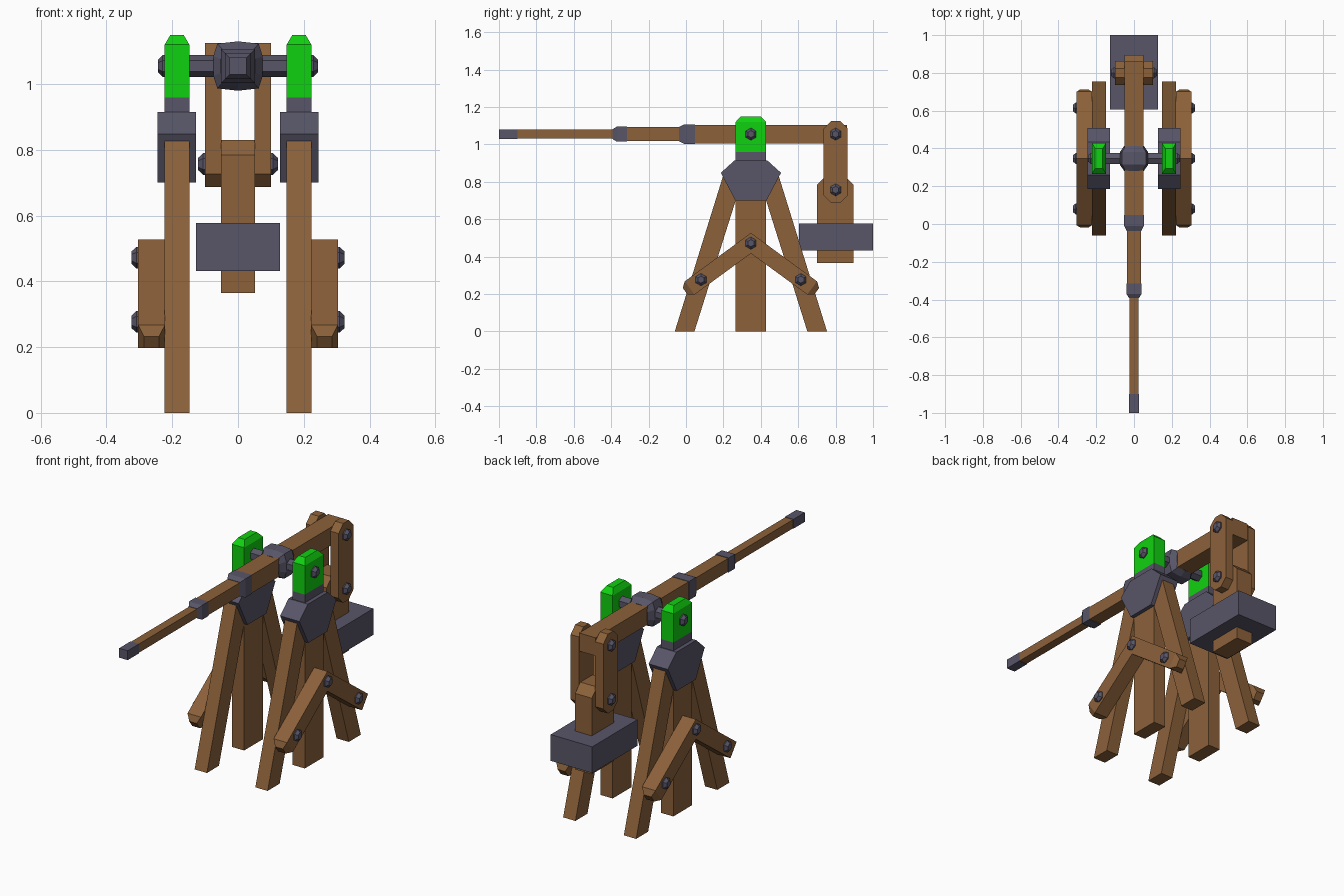
import bpy, bmesh
from math import sin, cos, tau
from mathutils import Vector

cube = bpy.data.objects.get("Cube")
if cube:
    bpy.data.objects.remove(cube, do_unlink=True)


def material(name, rgb):
    m = bpy.data.materials.new(name)
    m.use_nodes = True
    m.diffuse_color = (*rgb, 1)
    m.node_tree.nodes["Principled BSDF"].inputs["Base Color"].default_value = (*rgb, 1)
    return m


WOOD = material("brown wood", (0.26, 0.12, 0.042))
IRON = material("grey iron", (0.098, 0.093, 0.138))
GREEN = material("bright green", (0.005, 0.64, 0.005))

MID_Y, AXLE_Z, LINK_Y, LINK_Z = 0.347, 1.055, 0.8, 0.757


def loft(name, rings, mat):
    """Join equal-sized point rings into a capped solid."""
    bm = bmesh.new()
    loops = [[bm.verts.new(p) for p in ring] for ring in rings]
    n = len(loops[0])
    for a, b in zip(loops, loops[1:]):
        for i in range(n):
            j = (i + 1) % n
            bm.faces.new((a[i], a[j], b[j], b[i]))
    bm.faces.new(loops[0])
    bm.faces.new(loops[-1])
    bmesh.ops.recalc_face_normals(bm, faces=bm.faces)
    mesh = bpy.data.meshes.new(name)
    bm.to_mesh(mesh)
    bm.free()
    mesh.materials.append(mat)
    obj = bpy.data.objects.new(name, mesh)
    bpy.context.collection.objects.link(obj)
    return obj


def prism(name, profile, x0, x1, mat):
    """Extrude a (y, z) outline along x."""
    return loft(name, [[(x, y, z) for y, z in profile] for x in (x0, x1)], mat)


def rect(y0, y1, z0, z1):
    return [(y0, z0), (y1, z0), (y1, z1), (y0, z1)]


def hexagon(x, y, z, r):
    return [(x, y + r * sin(tau * i / 6), z + r * cos(tau * i / 6)) for i in range(6)]


def bolt(name, side, x, y, z):
    loft(name, [hexagon(side * (x - 0.01), y, z, 0.033),
                hexagon(side * (x + 0.006), y, z, 0.033),
                hexagon(side * (x + 0.021), y, z, 0.019)], IRON)


def arm_part(name, sections, mat):
    """Square bar along y from (y, half width) sections."""
    corners = ((-1, -1), (1, -1), (1, 1), (-1, 1))
    loft(name, [[(a * h, y, AXLE_Z + b * h) for a, b in corners] for y, h in sections], mat)


# Throwing arm with iron collars
arm_part("arm_tip", [(-1, 0.026), (-0.9, 0.026)], IRON)
arm_part("arm_thin", [(-0.9, 0.024), (-0.35, 0.024)], WOOD)
arm_part("arm_front_collar", [(-0.393, 0.026), (-0.37, 0.04), (-0.315, 0.04)], IRON)
arm_part("arm_middle", [(-0.33, 0.037), (0.0, 0.037)], WOOD)
arm_part("arm_rear_collar", [(-0.037, 0.039), (-0.01, 0.052), (0.048, 0.052)], IRON)
arm_part("arm_thick", [(0.04, 0.05), (0.86, 0.05)], WOOD)

# Hub and axle
hub = [(0.075, -0.03), (0.075, 0.03), (0.063, 0.068), (0, 0.075),
       (-0.063, 0.068), (-0.075, 0.03), (-0.075, -0.03),
       (-0.063, -0.068), (0, -0.075), (0.063, -0.068)]
loft("arm_hub", [[(x * s, MID_Y + dy, AXLE_Z + z * s) for x, z in hub]
                 for dy, s in ((-0.066, 0.7), (-0.033, 1), (0.033, 1), (0.066, 0.7))], IRON)
loft("axle", [hexagon(x, MID_Y, AXLE_Z, 0.033) for x in (-0.2, 0.2)], IRON)

# Counterweight
prism("weight_post", [(0.70, 0.365), (0.895, 0.365), (0.895, 0.785),
                      (0.85, 0.83), (0.745, 0.83), (0.70, 0.785)], -0.051, 0.051, WOOD)
prism("weight_block", rect(0.605, 1.0, 0.432, 0.577), -0.127, 0.127, IRON)

P0, P1 = MID_Y - 0.082, MID_Y + 0.082   # post depth
X0, X1 = 0.148, 0.223                   # post width


def brace(name, side, way):
    """Sloping plank from the apex, with a tapered lower end."""
    along = Vector((0, way * 0.805, -0.593))
    across = Vector((0, way * 0.593, 0.805))
    low = Vector((0, MID_Y + way * 0.267, 0.277))
    xm, hx, hw = side * 0.263, 0.041, 0.044

    def ring(center, half_x, half_w):
        return [Vector((xm + a * half_x, 0, 0)) + center + across * (b * half_w)
                for a, b in ((-1, -1), (1, -1), (1, 1), (-1, 1))]
    # Mitred where the two planks meet
    top = [(xm + a * hx, MID_Y, 0.472 + b * 0.055)
           for a, b in ((-1, -1), (1, -1), (1, 1), (-1, 1))]
    loft(name, [top, ring(low + along * 0.075, hx, hw),
                ring(low + along * 0.105, hx - 0.018, hw - 0.022)], WOOD)


for side, label in ((1, "left"), (-1, "right")):
    a, b = side * X0, side * X1

    # Tower post, iron neck and bracket
    prism(label + "_post", rect(P0, P1, 0, 0.8), a, b, WOOD)
    prism(label + "_neck", rect(P0, P1, 0.9, 0.96), a, b, IRON)
    half = [(0.083, 0.70), (0.161, 0.848), (0.087, 0.915)]
    outline = [(MID_Y + d, z) for d, z in half] + [(MID_Y - d, z) for d, z in reversed(half)]
    prism(label + "_bracket", outline, side * 0.127, side * 0.245, IRON)

    # Green axle block with tapered top
    xm = (a + b) / 2
    loft(label + "_axle_block",
         [[(xm + sx * hx, MID_Y + sy * hy, z)
           for sx, sy in ((-1, -1), (1, -1), (1, 1), (-1, 1))]
          for z, hx, hy in ((0.96, 0.0375, 0.082), (1.12, 0.0375, 0.082), (1.15, 0.02, 0.053))],
         GREEN)
    bolt(label + "_axle_bolt", side, X1, MID_Y, AXLE_Z)

    # Splayed legs and braces
    bolt(label + "_brace_top_bolt", side, 0.303, MID_Y, 0.472)
    for way, end in ((-1, "front"), (1, "rear")):
        leg = [(0.407, 0), (0.302, 0), (0.05, 0.8), (0.143, 0.85)]
        prism(f"{label}_{end}_leg", [(MID_Y + way * d, z) for d, z in leg], a, b, WOOD)
        brace(f"{label}_{end}_brace", side, way)
        bolt(f"{label}_{end}_brace_bolt", side, 0.303, MID_Y + way * 0.267, 0.277)

    # Hanging link with clipped corners
    w, c, z0, z1 = 0.064, 0.04, 0.687, 1.125
    link = [(-w, z0 + c), (-w + c, z0), (w - c, z0), (w, z0 + c),
            (w, z1 - c), (w - c, z1), (-w + c, z1), (-w, z1 - c)]
    prism(label + "_link", [(LINK_Y + y, z) for y, z in link], side * 0.05, side * 0.1, WOOD)
    bolt(label + "_link_top_bolt", side, 0.1, LINK_Y, AXLE_Z)
    bolt(label + "_link_low_bolt", side, 0.1, LINK_Y, LINK_Z)
